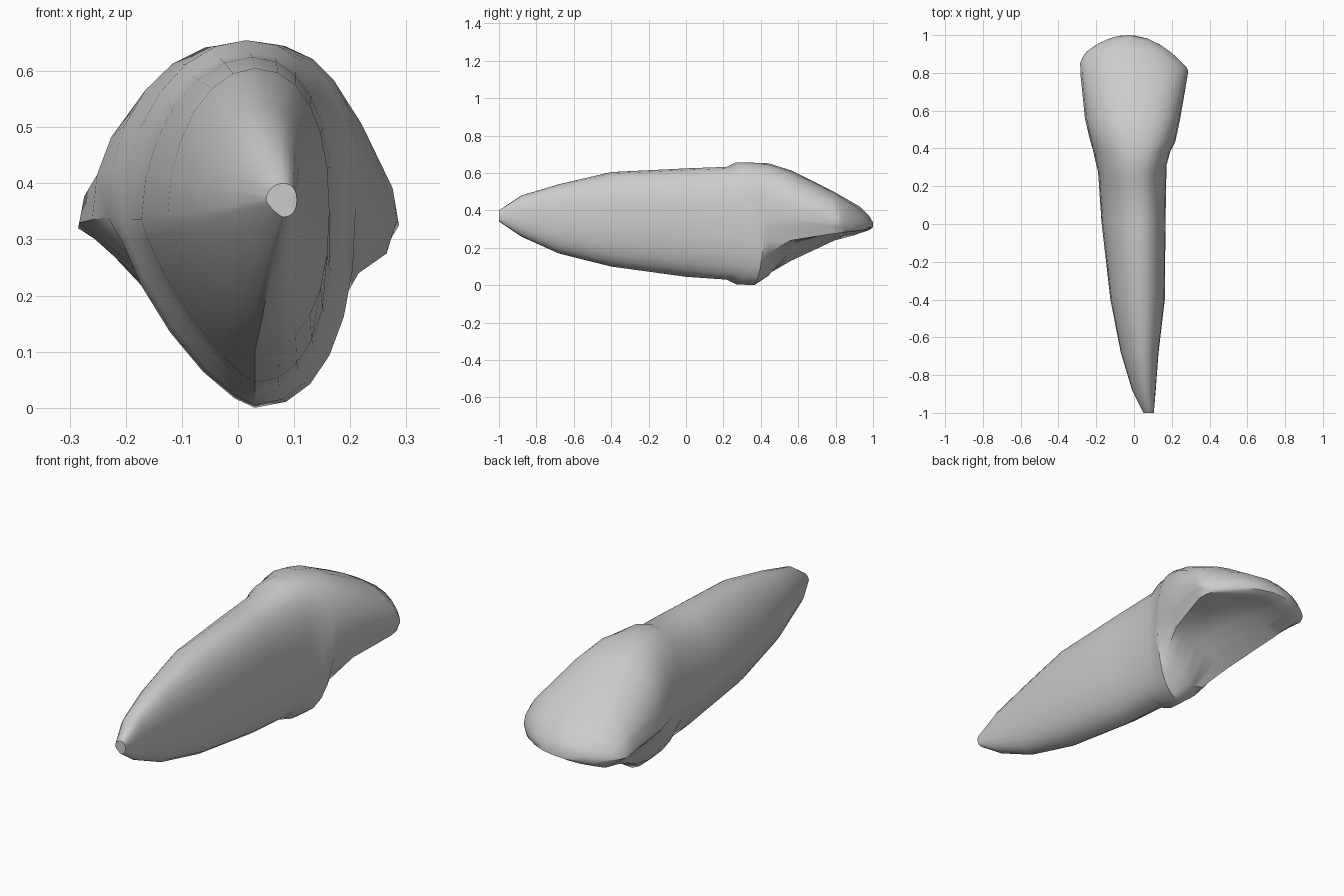
import bpy
import bmesh
import math

default_cube = bpy.data.objects.get("Cube")
if default_cube:
    bpy.data.objects.remove(default_cube, do_unlink=True)

STEPS = 6  # mesh steps in each quarter of a ring

# Root and collar rings: y, bow, then (x, z) of top, left edge, right edge, bottom
ROOT = [
    (-1, 0, (.08, .4), (.05, .37), (.105, .37), (.08, .34)),
    (-.88, 0, (.06, .48), (-.01, .36), (.115, .36), (.06, .26)),
    (-.68, 0, (.045, .54), (-.07, .35), (.13, .36), (.045, .17)),
    (-.4, 0, (.03, .605), (-.125, .345), (.163, .35), (.03, .1)),
    (0, -.5, (.025, .625), (-.172, .335), (.167, .34), (.03, .045)),
    (.21, -2.5, (.02, .633), (-.19, .335), (.172, .34), (.03, .03)),
]
COLLAR = [
    (.26, -2.5, (.015, .655), (-.205, .345), (.192, .35), (.03, .005)),
    (.36, -1, (.015, .655), (-.218, .345), (.21, .36), (.03, 0)),
]

# Crown rings: y, bow, then (x, z) of top, left edge, right edge,
# left ridge, hollow, right ridge
CROWN = [
    (.44, 0, (.01, .652), (-.232, .34), (.22, .36), (-.04, .065), (.04, .05), (.175, .17)),
    (.56, 0, (.01, .615), (-.26, .335), (.245, .35), (-.09, .13), (.09, .21), (.215, .24)),
    (.8, .2, (0, .495), (-.283, .33), (.283, .335), (-.19, .24), (.09, .295), (.265, .275)),
    (.93, 1.2, (-.02, .42), (-.285, .32), (.287, .325), (-.2, .265), (0, .295), (.26, .28)),
    (.98, 1.6, (-.03, .37), (-.27, .32), (.28, .32), (-.18, .285), (0, .3), (.23, .29)),
    (1, 1.8, (-.03, .335), (-.25, .32), (.265, .32), (-.18, .305), (0, .31), (.2, .305)),
]


def quarter(side, pole, power, reverse=False):
    """Rounded quarter from a side point towards a pole, without its last point."""
    points = []
    for i in range(STEPS + 1):
        angle = math.pi / 2 * i / STEPS
        across = max(math.cos(angle), 0) ** (2 / power)
        along = math.sin(angle) ** (2 / power)
        points.append((pole[0] + (side[0] - pole[0]) * across,
                       side[1] + (pole[1] - side[1]) * along))
    if reverse:
        points.reverse()
    return points[:-1]


def straight(start, end):
    """Straight run of half a quarter, without its last point."""
    count = STEPS // 2
    return [(start[0] + (end[0] - start[0]) * i / count,
             start[1] + (end[1] - start[1]) * i / count) for i in range(count)]


def upper_half(top, left, right, left_power, right_power):
    return quarter(left, top, left_power) + quarter(right, top, right_power, True)


def round_ring(top, left, right, bottom, lower_left_power):
    return (upper_half(top, left, right, 1.95, 2.3) + quarter(right, bottom, 2.3)
            + quarter(left, bottom, lower_left_power, True))


def crown_ring(top, left, right, left_ridge, hollow, right_ridge):
    ring = upper_half(top, left, right, 2.15, 2.6)
    path = [right, right_ridge, hollow, left_ridge, left]
    for start, end in zip(path, path[1:]):
        ring += straight(start, end)
    return ring


def add_ring(bm, y, bow, ring):
    # The bow bends the ring to follow the gum line and the biting edge
    return [bm.verts.new((x, y - bow * (x + .03) ** 2, z)) for x, z in ring]


# Loft the tooth from root tip to biting edge; the root is flatter at lower left
bm = bmesh.new()
rings = [add_ring(bm, y, bow, round_ring(*points, 1.27)) for y, bow, *points in ROOT]
rings += [add_ring(bm, y, bow, round_ring(*points, 1.4)) for y, bow, *points in COLLAR]
rings += [add_ring(bm, y, bow, crown_ring(*points)) for y, bow, *points in CROWN]
for near, far in zip(rings, rings[1:]):
    for i in range(len(near)):
        j = (i + 1) % len(near)
        bm.faces.new((near[i], near[j], far[j], far[i]))

# Close the root tip, and the biting edge with a strip from upper to lower half
bm.faces.new(rings[0])
edge = rings[-1]
for i in range(2 * STEPS):
    corners = [edge[i], edge[i + 1], edge[-i - 1], edge[-i]]
    bm.faces.new(list(dict.fromkeys(corners)))
bmesh.ops.recalc_face_normals(bm, faces=bm.faces)

mesh = bpy.data.meshes.new("tooth")
bm.to_mesh(mesh)
bm.free()
tooth = bpy.data.objects.new("tooth", mesh)
bpy.context.collection.objects.link(tooth)

# Plain grey surface
grey = bpy.data.materials.new("light_grey")
grey.use_nodes = True
colour = (.6, .6, .6, 1)
grey.diffuse_color = colour
for node in grey.node_tree.nodes:
    if node.type == "BSDF_PRINCIPLED":
        node.inputs["Base Color"].default_value = colour
mesh.materials.append(grey)

bpy.ops.object.select_all(action="DESELECT")
tooth.select_set(True)
bpy.context.view_layer.objects.active = tooth
bpy.ops.object.shade_smooth_by_angle(angle=math.radians(40))
